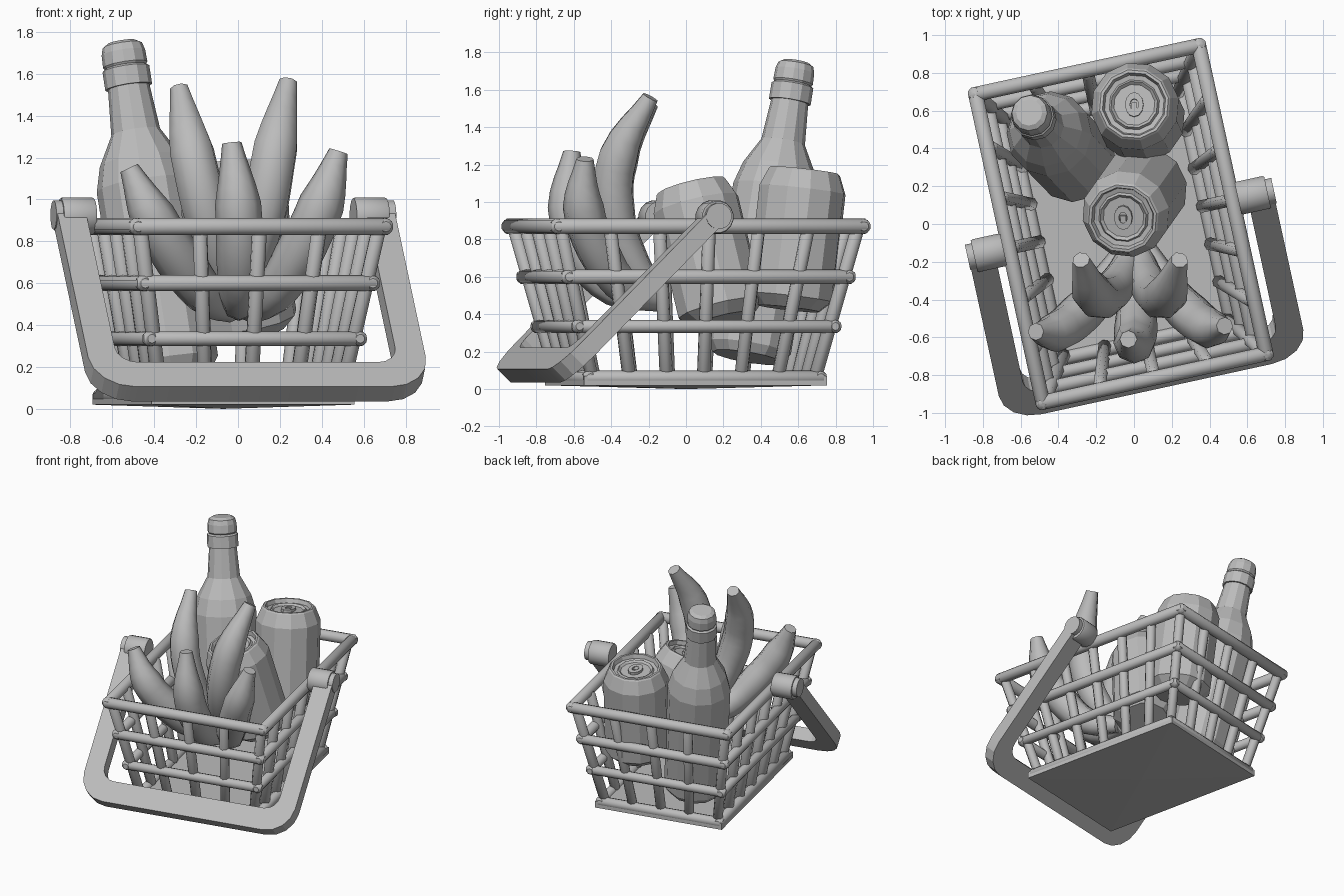
import bpy, bmesh
from math import radians, sin, cos, pi
from mathutils import Vector, Matrix

cube = bpy.data.objects.get("Cube")
if cube:
    bpy.data.objects.remove(cube, do_unlink=True)

grey = bpy.data.materials.new("plain_grey")
grey.use_nodes = True
GREY = (0.5, 0.5, 0.5, 1)
grey.diffuse_color = GREY
grey.node_tree.nodes["Principled BSDF"].inputs["Base Color"].default_value = GREY

# The basket is turned a little on the ground
TURN = Matrix.Translation((-0.07, 0, 0)) @ Matrix.Rotation(radians(12.3), 4, 'Z')


def finish(name, bm, smooth=None, matrix=None):
    """Turn a bmesh into a named object."""
    if matrix:
        bm.transform(matrix)
    bmesh.ops.recalc_face_normals(bm, faces=bm.faces)
    mesh = bpy.data.meshes.new(name)
    bm.to_mesh(mesh)
    bm.free()
    mesh.materials.append(grey)
    obj = bpy.data.objects.new(name, mesh)
    bpy.context.collection.objects.link(obj)
    if smooth:
        bpy.ops.object.select_all(action='DESELECT')
        obj.select_set(True)
        bpy.context.view_layer.objects.active = obj
        bpy.ops.object.shade_smooth_by_angle(angle=radians(smooth))
    return obj


def lathe(bm, profile, start, end, sides=12):
    """Spin (radius, height) pairs around the axis from start to end."""
    start, end = Vector(start), Vector(end)
    place = Matrix.Translation(start) @ (end - start).to_track_quat('Z', 'Y').to_matrix().to_4x4()
    rings = []
    for r, h in profile:
        rings.append([bm.verts.new(place @ Vector((r * cos(a), r * sin(a), h)))
                      for a in (2 * pi * (i + 0.5) / sides for i in range(sides))])
    for low, high in zip(rings, rings[1:]):
        for i in range(sides):
            j = (i + 1) % sides
            bm.faces.new((low[i], low[j], high[j], high[i]))
    bm.faces.new(rings[0][::-1])
    bm.faces.new(rings[-1])


def rod(bm, a, b, r, sides=10, extend=0.0):
    """Round bar with softened ends."""
    a, b = Vector(a), Vector(b)
    step = (b - a).normalized() * extend
    a, b = a - step, b + step
    length = (b - a).length
    lathe(bm, [(r * 0.6, 0), (r, r * 0.5), (r, length - r * 0.5), (r * 0.6, length)], a, b, sides)


def wall(z):
    """Half width and half depth of the flared basket at a height."""
    t = (z - 0.06) / 0.81
    return 0.46 + 0.145 * t, 0.63 + 0.205 * t


# Basket: four rings of bars
for name, z, r in (("base_ring", 0.06, 0.038), ("lower_ring", 0.335, 0.035),
                   ("upper_ring", 0.6, 0.038), ("top_rim", 0.87, 0.041)):
    bm = bmesh.new()
    w, d = wall(z)
    for s in (-1, 1):
        rod(bm, (-w, s * d, z), (w, s * d, z), r, extend=0.035)
        rod(bm, (s * w, -d, z), (s * w, d, z), r, extend=0.035)
    finish(name, bm, 40, TURN)

# Basket: upright slats just inside the rings, with one at each corner
bm = bmesh.new()
spots = [(i / 2, s) for i in (-1, 0, 1) for s in (-1, 1)]
spots += [(s, i / 3) for i in (-2, -1, 0, 1, 2) for s in (-1, 1)]
spots += [(s, t) for s in (-1, 1) for t in (-1, 1)]
for u, v in spots:
    ends = []
    for z in (0.06, 0.87):
        w, d = wall(z)
        ends.append((u * (w - 0.02), v * (d - 0.02), z))
    rod(bm, *ends, 0.036, 8)
finish("basket_slats", bm, 40, TURN)

# Basket floor with a slightly sagging underside
bm = bmesh.new()
bmesh.ops.create_cube(bm, size=1, matrix=Matrix.Translation((0, 0, 0.045)) @ Matrix.Diagonal((0.99, 1.33, 0.05, 1)))
under = [f for f in bm.faces if f.calc_center_median().z < 0.03]
for v in bmesh.ops.poke(bm, faces=under)["verts"]:
    v.co.z = 0
finish("basket_floor", bm, None, TURN)


# Handle: flat U swung forward and down
def u_outline(half, reach, radius, steps=4):
    pts = [(-half, 0)]
    for side, begin in ((-1, pi), (1, 1.5 * pi)):
        for i in range(steps + 1):
            a = begin + i * pi / 2 / steps
            pts.append((side * (half - radius) + radius * cos(a), -reach + radius + radius * sin(a)))
    return pts + [(half, 0)]


bm = bmesh.new()
outer = [bm.verts.new((x, y, -0.05)) for x, y in u_outline(0.825, 1.215, 0.2)]
inner = [bm.verts.new((x, y, -0.05)) for x, y in u_outline(0.685, 1.05, 0.1)]
faces = [bm.faces.new((outer[i], outer[i + 1], inner[i + 1], inner[i])) for i in range(len(outer) - 1)]
lift = bmesh.ops.extrude_face_region(bm, geom=faces)["geom"]
bmesh.ops.translate(bm, vec=(0, 0, 0.1), verts=[v for v in lift if isinstance(v, bmesh.types.BMVert)])
finish("handle", bm, 15, TURN @ Matrix.Translation((0, 0, 0.93)) @ Matrix.Rotation(radians(45), 4, 'X'))

# Handle hinges
for name, s in (("left_hinge", 1), ("right_hinge", -1)):
    bm = bmesh.new()
    lathe(bm, [(0.085, 0), (0.09, 0.01), (0.09, 0.15), (0.085, 0.16)],
          (s * 0.635, 0, 0.92), (s * 0.8, 0, 0.92), 16)
    lathe(bm, [(0.07, 0), (0.07, 0.04)], (s * 0.79, 0, 0.925), (s * 0.83, 0, 0.925), 16)
    finish(name, bm, 40, TURN)

# Bottle leaning into the back corner
bm = bmesh.new()
lathe(bm, [(0.19, 0), (0.225, 0.05), (0.228, 0.92), (0.195, 1.04), (0.118, 1.18), (0.1, 1.4),
           (0.113, 1.4), (0.113, 1.49), (0.1, 1.5), (0.107, 1.51), (0.105, 1.57), (0.095, 1.605),
           (0.07, 1.62)], (-0.31, 0.33, 0.17), (-0.555, 0.59, 1.75), 12)
finish("bottle", bm)


# Drink cans with recessed lids and pull tabs
def can(name, bottom, top):
    bm = bmesh.new()
    lathe(bm, [(0.17, 0), (0.235, 0.06), (0.235, 0.64), (0.195, 0.735), (0.185, 0.745), (0.17, 0.745),
               (0.16, 0.715), (0.135, 0.71), (0.125, 0.725), (0.11, 0.71)], bottom, top, 12)
    finish(name, bm)
    # Pull tab: an oval ring with a rivet bar
    bm = bmesh.new()
    loops = []
    for r, h in ((0.065, 0.705), (0.065, 0.73), (0.03, 0.73), (0.03, 0.705)):
        loops.append([bm.verts.new((r * cos(a) * 0.75, r * sin(a), h)) for a in
                      (2 * pi * i / 12 for i in range(12))])
    for a, b in zip(loops, loops[1:] + loops[:1]):
        for i in range(12):
            j = (i + 1) % 12
            bm.faces.new((a[i], a[j], b[j], b[i]))
    bmesh.ops.create_cube(bm, size=1, matrix=Matrix.Translation((0, -0.02, 0.716)) @ Matrix.Diagonal((0.03, 0.06, 0.02, 1)))
    axis = Vector(top) - Vector(bottom)
    tilt = Vector((0, 0, 1)).rotation_difference(axis).to_matrix().to_4x4()
    finish(name + "_tab", bm, None, Matrix.Translation(bottom) @ tilt)


can("back_can", (0.04, 0.55, 0.43), (0, 0.635, 1.17))
can("front_can", (0.06, 0.2, 0.37), (-0.06, 0.03, 1.08))


# Bunch of bananas: tapered tubes along curved paths
def banana(name, points):
    curve = bpy.data.curves.new(name, 'CURVE')
    curve.dimensions = '3D'
    curve.bevel_depth = 0.11
    curve.bevel_resolution = 2
    curve.resolution_u = 4
    curve.use_fill_caps = True
    spline = curve.splines.new('BEZIER')
    spline.bezier_points.add(len(points) - 1)
    for p, co, r in zip(spline.bezier_points, points, (0.55, 0.9, 1.05, 1.0, 0.42)):
        p.co, p.radius = co, r
        p.handle_left_type = p.handle_right_type = 'AUTO'
    guide = bpy.data.objects.new(name + "_path", curve)
    bpy.context.collection.objects.link(guide)
    bpy.context.view_layer.update()
    bm = bmesh.new()
    bm.from_mesh(guide.evaluated_get(bpy.context.evaluated_depsgraph_get()).to_mesh())
    bpy.data.objects.remove(guide, do_unlink=True)
    bmesh.ops.remove_doubles(bm, verts=bm.verts, dist=0.0005)
    finish(name, bm, 50)


banana("tall_right_banana", [(-0.02, -0.15, 0.5), (-0.08, -0.3, 0.7), (-0.16, -0.385, 0.97),
                             (-0.22, -0.36, 1.23), (-0.28, -0.19, 1.53)])
banana("tall_left_banana", [(0.03, -0.15, 0.5), (0.07, -0.3, 0.7), (0.13, -0.385, 0.97),
                            (0.18, -0.36, 1.25), (0.24, -0.19, 1.56)])
banana("middle_banana", [(0, -0.12, 0.48), (0.01, -0.38, 0.54), (0.01, -0.55, 0.73),
                         (0, -0.63, 0.98), (-0.03, -0.61, 1.27)])
banana("short_right_banana", [(-0.03, -0.12, 0.47), (-0.15, -0.32, 0.54), (-0.28, -0.47, 0.71),
                              (-0.41, -0.57, 0.92), (-0.52, -0.57, 1.15)])
banana("short_left_banana", [(0.05, -0.12, 0.47), (0.16, -0.32, 0.54), (0.29, -0.47, 0.74),
                             (0.4, -0.55, 0.98), (0.48, -0.54, 1.23)])
